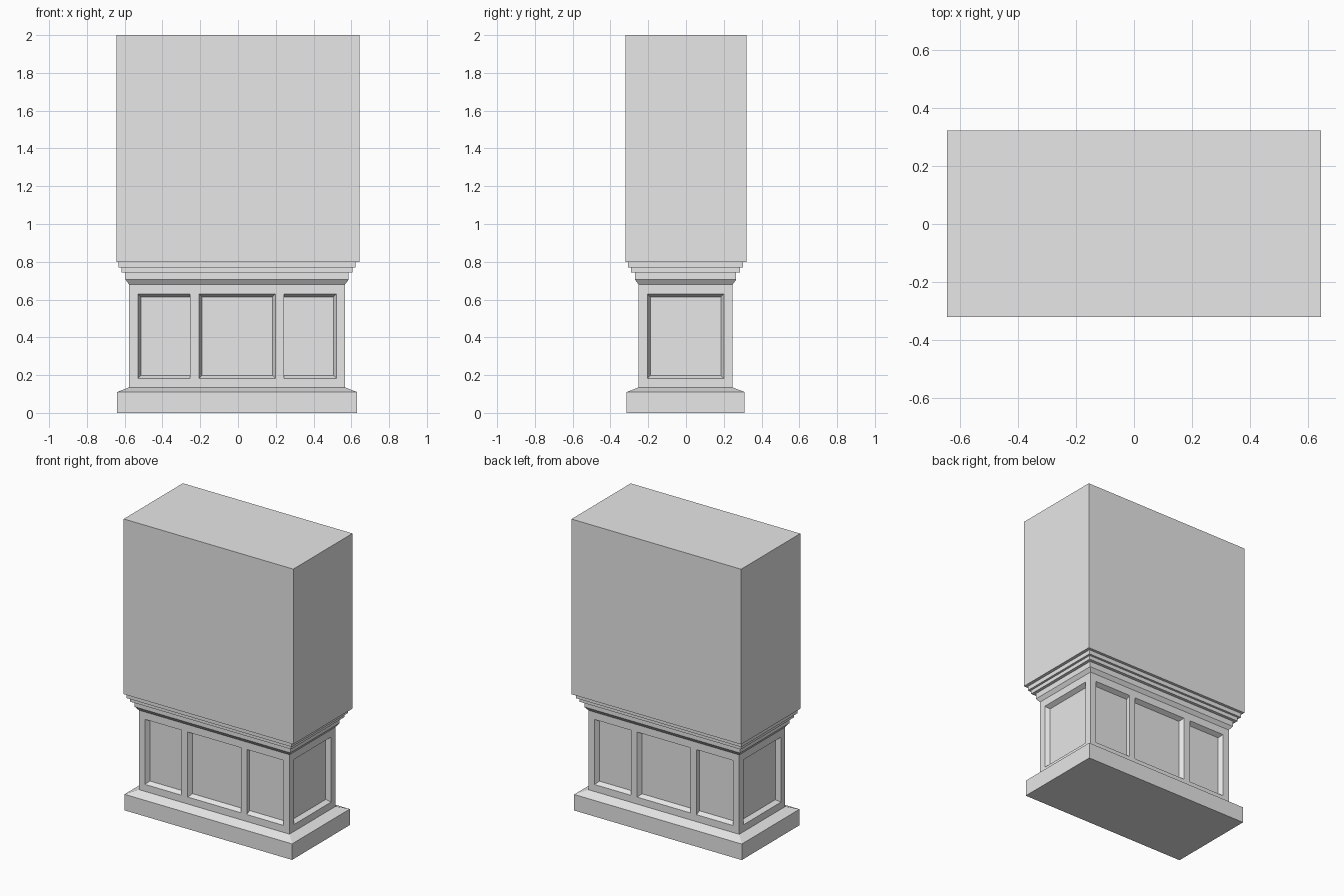
import bpy
import bmesh
from mathutils import Vector

if "Cube" in bpy.data.objects:
    bpy.data.objects.remove(bpy.data.objects["Cube"])

stone = bpy.data.materials.new("pale_grey")
stone.use_nodes = True
stone.diffuse_color = (0.8, 0.8, 0.8, 1)
stone.node_tree.nodes["Principled BSDF"].inputs["Base Color"].default_value = (0.8, 0.8, 0.8, 1)

HALF_X, HALF_Y = 0.572, 0.249      # half size of the panelled body
CENTRE = (-0.005, -0.002)          # lower parts sit slightly off centre
LOW, HIGH = 0.183, 0.629           # panel heights
BEVEL, DEPTH = 0.016, 0.03


def loft(profile, centre):
    """Stack rectangular rings given as (outward offset, height)."""
    bm = bmesh.new()
    rings = []
    for out, z in profile:
        x, y = HALF_X + out, HALF_Y + out
        rings.append([bm.verts.new((centre[0] + sx * x, centre[1] + sy * y, z))
                      for sx, sy in ((-1, -1), (1, -1), (1, 1), (-1, 1))])
    for a, b in zip(rings, rings[1:]):
        for i in range(4):
            j = (i + 1) % 4
            bm.faces.new((a[i], a[j], b[j], b[i]))
    bm.faces.new(rings[0][::-1])
    bm.faces.new(rings[-1])
    return bm


def finish(bm, name):
    bmesh.ops.recalc_face_normals(bm, faces=bm.faces)
    mesh = bpy.data.meshes.new(name)
    bm.to_mesh(mesh)
    bm.free()
    mesh.materials.append(stone)
    obj = bpy.data.objects.new(name, mesh)
    bpy.context.collection.objects.link(obj)


def cut(bm, axis, value):
    normal = Vector((0, 0, 0))
    normal[axis] = 1
    bmesh.ops.bisect_plane(bm, geom=bm.verts[:] + bm.edges[:] + bm.faces[:],
                           plane_co=normal * value, plane_no=normal)


# Plinth with sloped top
finish(loft([(0.064, 0), (0.064, 0.11), (0, 0.135)], CENTRE), "plinth")

# Body with sunken panels: (start, end, start bevel, end bevel)
long_panels = [(-0.53, -0.254, BEVEL, 0), (-0.206, 0.198, BEVEL, BEVEL),
               (0.243, 0.521, 0, BEVEL)]
side_panels = [(-0.204, 0.2, BEVEL, BEVEL)]
body = loft([(0, 0.135), (0, 0.68)], CENTRE)
for axis, panels in ((0, long_panels), (1, side_panels)):
    for panel in panels:
        for value in panel[:2]:
            cut(body, axis, value)
for value in (LOW, HIGH):
    cut(body, 2, value)

body.normal_update()
for face in list(body.faces):
    normal = face.normal.copy()
    mid = face.calc_center_median()
    if abs(normal.z) > 0.5 or not LOW < mid.z < HIGH:
        continue
    axis, panels = (0, long_panels) if abs(normal.y) > 0.5 else (1, side_panels)
    for start, end, bevel_a, bevel_b in panels:
        if start < mid[axis] < end:
            sunk = bmesh.ops.extrude_discrete_faces(body, faces=[face])["faces"][0]
            for v in sunk.verts:
                v.co -= normal * DEPTH
                v.co[axis] = min(max(v.co[axis], start + bevel_a), end - bevel_b)
                v.co.z = min(max(v.co.z, LOW + BEVEL), HIGH - BEVEL)
            break
finish(body, "panelled_body")

# Stepped crown moulding
finish(loft([(0, 0.68), (0.0185, 0.705), (0.0185, 0.743), (0.0395, 0.743),
             (0.0395, 0.769), (0.055, 0.769), (0.055, 0.798)], CENTRE), "crown_moulding")

# Tall plain upper block
finish(loft([(0.0715, 0.798), (0.0715, 2)], (0, 0.001)), "upper_block")
